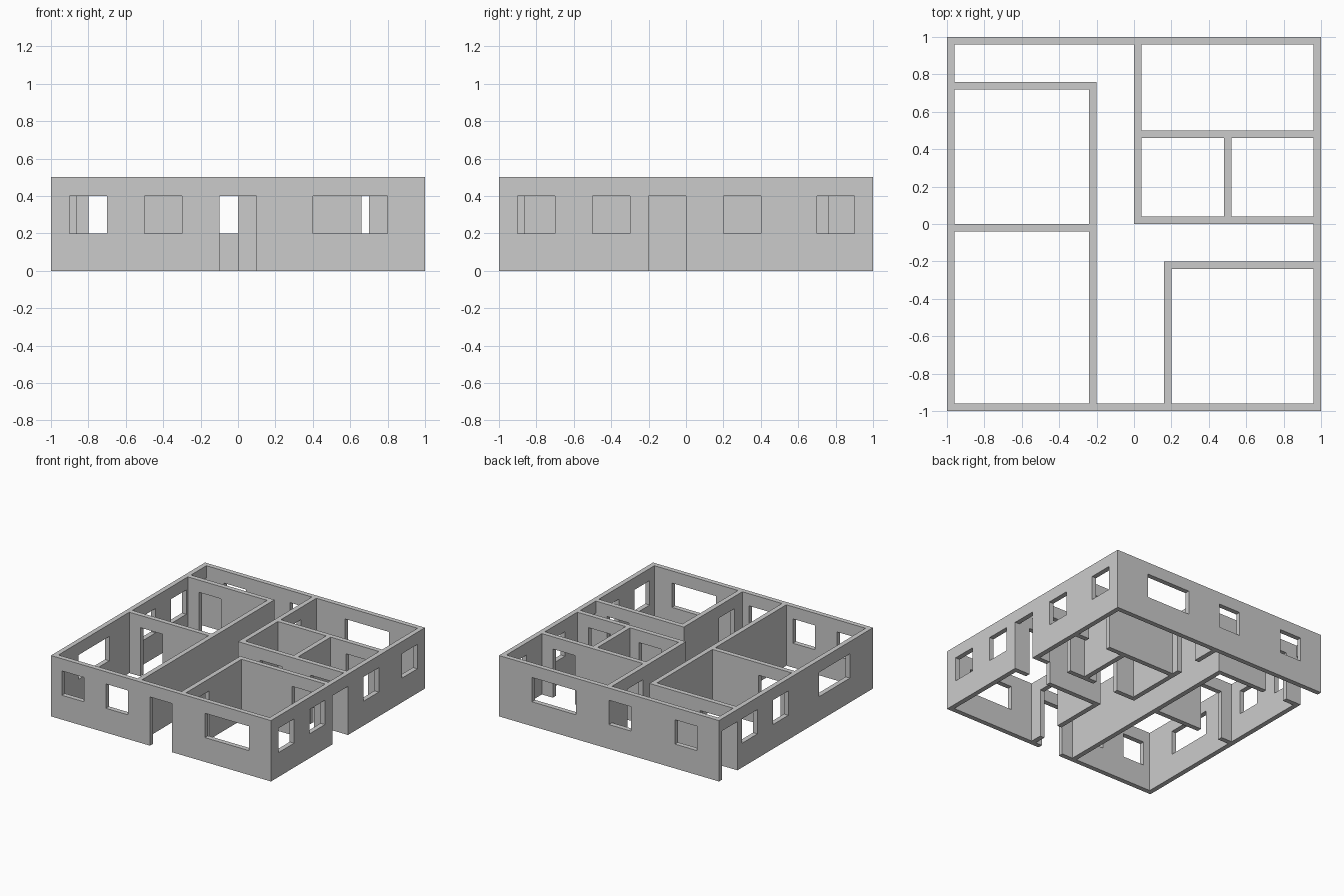
import bpy, bmesh

if "Cube" in bpy.data.objects:
    bpy.data.objects.remove(bpy.data.objects["Cube"])

T, H = 0.04, 0.5                  # wall thickness and height
DOOR, WINDOW = (0, 0.4), (0.2, 0.4)


def wall_x(y, x0, x1, doors=(), windows=()):
    """Wall running along x; y is its lower edge in plan."""
    cuts = [((a, b), (y, y + T), DOOR) for a, b in doors]
    cuts += [((a, b), (y, y + T), WINDOW) for a, b in windows]
    return ((x0, x1), (y, y + T), (0, H)), cuts


def wall_y(x, y0, y1, doors=(), windows=()):
    """Wall running along y; x is its left edge in plan."""
    cuts = [((x, x + T), (a, b), DOOR) for a, b in doors]
    cuts += [((x, x + T), (a, b), WINDOW) for a, b in windows]
    return ((x, x + T), (y0, y1), (0, H)), cuts


walls = [
    # outer walls: front, back, left, right
    wall_x(-1, -1, 1, [(-0.1, 0.1)], [(-0.9, -0.7), (-0.5, -0.3), (0.4, 0.8)]),
    wall_x(0.96, -1, 1, [], [(-0.8, -0.6), (-0.2, 0), (0.3, 0.7)]),
    wall_y(-1, -1, 1, [(0.76, 0.96)], [(-0.7, -0.3), (0.1, 0.3), (0.5, 0.7)]),
    wall_y(0.96, -1, 1, [(-0.2, 0)],
           [(-0.9, -0.7), (-0.5, -0.3), (0.2, 0.4), (0.7, 0.9)]),
    # left rooms
    wall_x(0.72, -1, -0.2, [(-0.86, -0.66)]),
    wall_x(-0.04, -1, -0.2, [(-0.86, -0.66)]),
    wall_y(-0.24, -1, 0.76),
    # back right rooms
    wall_y(0, 0, 1, [(0.56, 0.76)]),
    wall_x(0.46, 0, 1, [(0.66, 0.86)]),
    wall_x(0, 0, 1, [(0.2, 0.4), (0.66, 0.86)]),
    wall_y(0.48, 0, 0.5),
    # front right room
    wall_x(-0.24, 0.16, 1, [(0.66, 0.86)]),
    wall_y(0.16, -1, -0.2, [(-0.86, -0.66)]),
]
solids = [s for s, _ in walls]
holes = [c for _, cuts in walls for c in cuts]

# Fuse all walls on a shared grid so no faces are left inside
grid = [sorted({round(v, 4) for b in solids + holes for v in b[a]}) for a in range(3)]


def inside(p, boxes):
    return any(all(b[a][0] < p[a] < b[a][1] for a in range(3)) for b in boxes)


cells = set()
for i in range(len(grid[0]) - 1):
    for j in range(len(grid[1]) - 1):
        for k in range(len(grid[2]) - 1):
            idx = (i, j, k)
            p = [(grid[a][idx[a]] + grid[a][idx[a] + 1]) / 2 for a in range(3)]
            if inside(p, solids) and not inside(p, holes):
                cells.add(idx)

bm = bmesh.new()
verts = {}


def vert(idx):
    if idx not in verts:
        verts[idx] = bm.verts.new([grid[a][idx[a]] for a in range(3)])
    return verts[idx]


# Skin every exposed cell side
for c in cells:
    for a in range(3):
        u, v = (a + 1) % 3, (a + 2) % 3
        for side in (0, 1):
            n = list(c)
            n[a] += 2 * side - 1
            if tuple(n) in cells:
                continue
            loop = []
            for du, dv in ((0, 0), (1, 0), (1, 1), (0, 1)):
                q = list(c)
                q[a] += side
                q[u] += du
                q[v] += dv
                loop.append(vert(tuple(q)))
            bm.faces.new(loop if side else loop[::-1])

mesh = bpy.data.meshes.new("house_walls")
bm.to_mesh(mesh)
bm.free()
obj = bpy.data.objects.new("house_walls", mesh)
bpy.context.collection.objects.link(obj)
